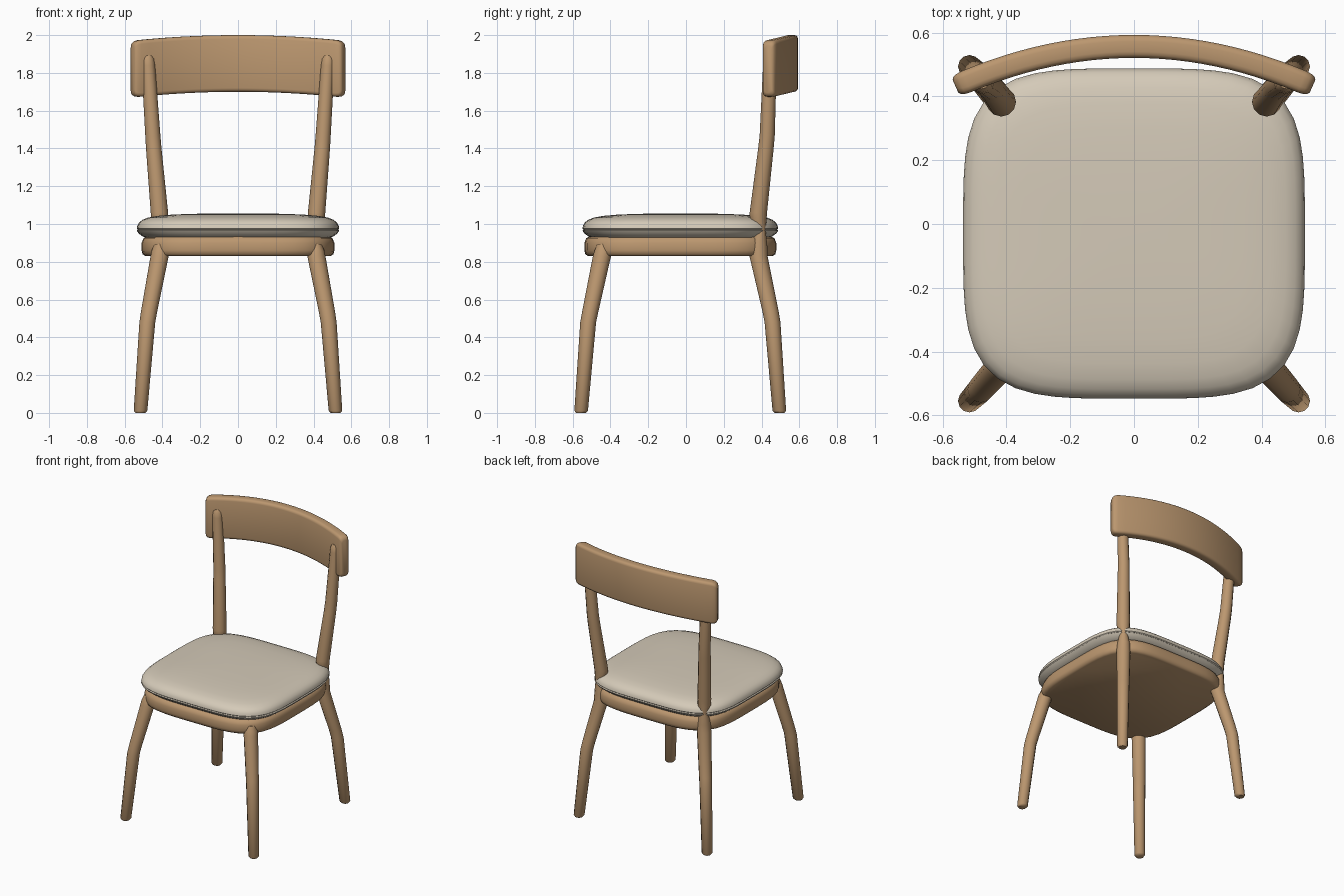
import bpy, bmesh, math
from mathutils import Vector

if "Cube" in bpy.data.objects:
    bpy.data.objects.remove(bpy.data.objects["Cube"])


def material(name, rgb):
    m = bpy.data.materials.new(name)
    m.use_nodes = True
    m.diffuse_color = (*rgb, 1)
    m.node_tree.nodes["Principled BSDF"].inputs["Base Color"].default_value = (*rgb, 1)
    return m


wood = material("warm wood", (0.50, 0.31, 0.16))
fabric = material("cream fabric", (0.66, 0.59, 0.48))


def loft(name, rings, mat, angle=40):
    """Skin closed rings of points and cap both ends."""
    bm = bmesh.new()
    loops = [[bm.verts.new(p) for p in ring] for ring in rings]
    n = len(loops[0])
    for a, b in zip(loops, loops[1:]):
        for i in range(n):
            j = (i + 1) % n
            bm.faces.new((a[i], a[j], b[j], b[i]))
    bm.faces.new(loops[0][::-1])
    bm.faces.new(loops[-1])
    bmesh.ops.recalc_face_normals(bm, faces=bm.faces)
    me = bpy.data.meshes.new(name)
    bm.to_mesh(me)
    bm.free()
    me.materials.append(mat)
    ob = bpy.data.objects.new(name, me)
    bpy.context.collection.objects.link(ob)
    bpy.context.view_layer.objects.active = ob
    for o in bpy.context.selected_objects:
        o.select_set(False)
    ob.select_set(True)
    bpy.ops.object.shade_smooth_by_angle(angle=math.radians(angle))
    return ob


def rounded_square(hx, hy, z, power=4, n=64):
    ring = []
    for i in range(n):
        t = math.tau * (i + 0.5) / n
        c, s = math.cos(t), math.sin(t)
        r = (abs(c) ** power + abs(s) ** power) ** (-1 / power)
        ring.append(Vector((hx * c * r, hy * s * r - 0.03, z)))
    return ring


def slab(name, profile, hx, hy, mat, angle):
    """Rounded square whose edge follows (inset, height) pairs."""
    loft(name, [rounded_square(hx - d, hy - d, z) for d, z in profile], mat, angle)


# Seat frame and cushion, with a seam between the cushion halves
slab("seat_frame", [(0.02, 0.83), (0.005, 0.84), (0, 0.86), (0, 0.90), (0.01, 0.925), (0.03, 0.935)],
     0.51, 0.508, wood, 50)
slab("cushion_base", [(0.05, 0.925), (0.03, 0.935), (0.01, 0.95), (0, 0.965), (0.008, 0.972)],
     0.536, 0.518, fabric, 50)
slab("cushion_top", [(0.008, 0.968), (0, 0.976), (0.003, 0.992), (0.012, 1.008), (0.03, 1.022),
                     (0.06, 1.034), (0.11, 1.043), (0.19, 1.05), (0.30, 1.054), (0.45, 1.056)],
     0.536, 0.518, fabric, 50)


def limb(name, path, side, n=12):
    """Round bent bar through (x, y, z, radius) stations, turned to the diagonal."""
    rings = []
    for x, y, z, r in path:
        ring = []
        for i in range(n):
            t = math.tau * i / n
            ring.append(Vector((side * (x + r * math.cos(t)), y + r * math.sin(t), z)))
        rings.append(ring)
    loft(name, rings, wood, 50)


front_leg = [(0.517, -0.557, 0, 0.026), (0.516, -0.555, 0.012, 0.036), (0.480, -0.518, 0.48, 0.042),
             (0.470, -0.506, 0.54, 0.043), (0.415, -0.445, 0.83, 0.048), (0.413, -0.440, 0.86, 0.044),
             (0.413, -0.440, 0.895, 0.028)]
back_leg = [(0.517, 0.496, 0, 0.026), (0.516, 0.494, 0.012, 0.036), (0.480, 0.458, 0.48, 0.042),
            (0.470, 0.447, 0.54, 0.043), (0.415, 0.384, 0.83, 0.048), (0.415, 0.386, 0.89, 0.044),
            (0.422, 0.395, 0.97, 0.026)]
back_post = [(0.422, 0.395, 0.96, 0.026), (0.415, 0.382, 1.02, 0.044), (0.416, 0.383, 1.06, 0.046),
             (0.446, 0.423, 1.40, 0.041), (0.451, 0.430, 1.47, 0.040), (0.475, 0.444, 1.84, 0.036),
             (0.477, 0.446, 1.875, 0.033), (0.477, 0.446, 1.892, 0.022)]
for label, side in (("left", 1), ("right", -1)):
    limb(f"{label}_front_leg", front_leg, side)
    limb(f"{label}_back_leg", back_leg, side)
    limb(f"{label}_back_post", back_post, side)

# Curved backrest: a rounded slat section swept along a shallow arc
rings = []
steps = 24
stations = [-1, -0.99, -0.97] + [-0.94 + 1.88 * i / steps for i in range(steps + 1)] + [0.97, 0.99, 1]
for u in stations:
    x = 0.56 * u
    mid = Vector((x, 0.557 - 0.125 * u * u, 1.85 - 0.03 * u * u))
    slope = -0.25 * u / 0.56
    normal = Vector((-slope, 1, 0)).normalized()
    edge = max(0, (abs(u) - 0.94) / 0.06)
    pinch = 1 - math.sqrt(max(0, 1 - edge * edge))
    half_t, half_h = 0.036 - 0.014 * pinch, 0.15 - 0.025 * pinch
    corner = 0.02
    ring = []
    for sx, sz, start in ((1, 1, 0), (-1, 1, 1), (-1, -1, 2), (1, -1, 3)):
        for k in range(4):
            a = math.pi / 2 * (start + k / 3)
            off = sx * (half_t - corner) + corner * math.cos(a)
            up = sz * (half_h - corner) + corner * math.sin(a)
            ring.append(mid + normal * off + Vector((0, 0, up)))
    rings.append(ring)
loft("backrest", rings, wood, 50)
